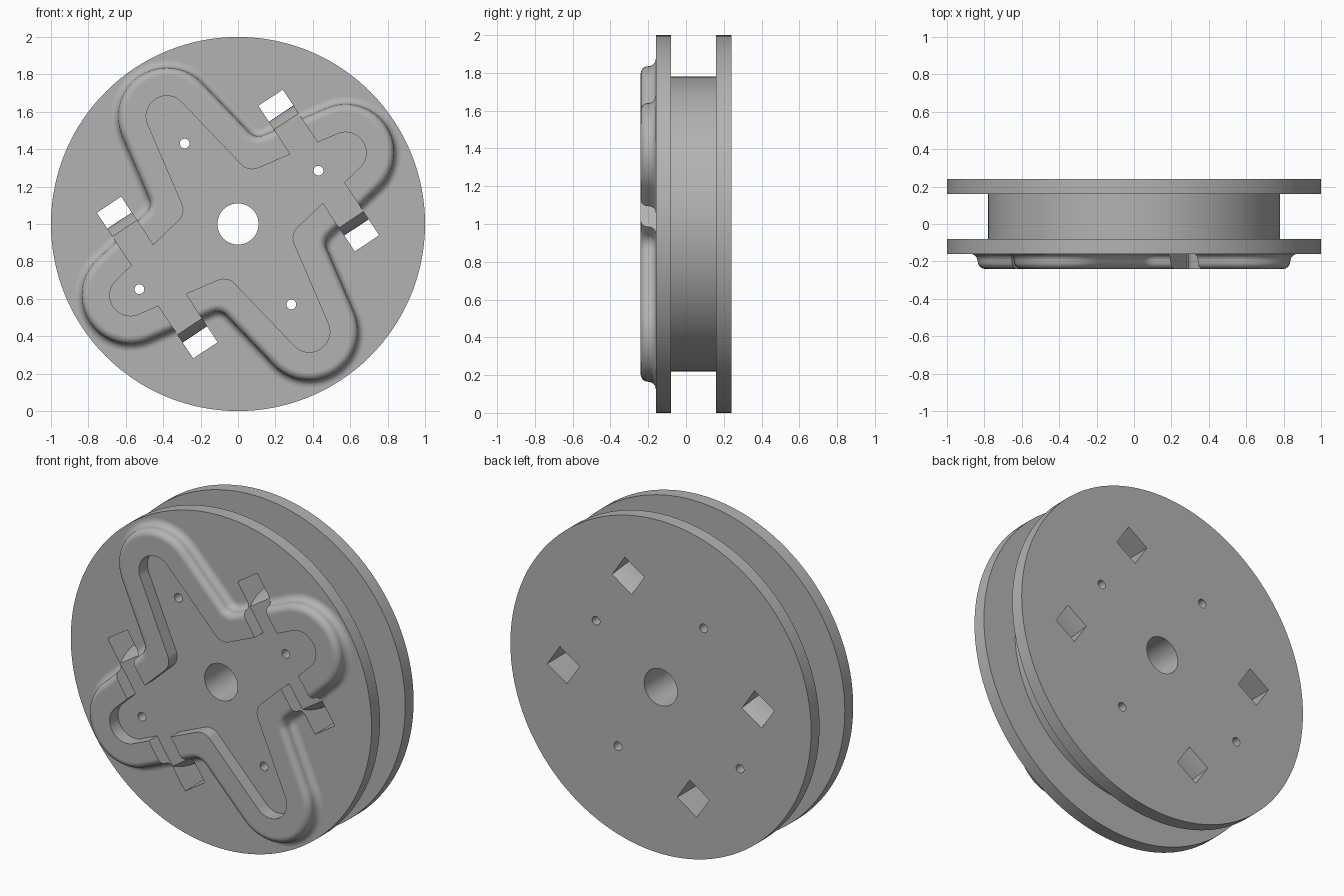
import bpy
import bmesh
from math import sin, cos, pi, radians
from mathutils import Vector

cube = bpy.data.objects.get("Cube")
if cube:
    bpy.data.objects.remove(cube, do_unlink=True)

TILT = radians(33.5)      # turn of the cross-shaped rim about the axle
FRONT, BACK = -0.16, 0.24
STRAP_IN, STRAP_OUT = 0.44, 0.596

grey = bpy.data.materials.new("plain grey")
grey.use_nodes = True
grey.diffuse_color = (0.45, 0.45, 0.45, 1)
grey.node_tree.nodes["Principled BSDF"].inputs["Base Color"].default_value = grey.diffuse_color


def place(a, b, y):
    """Point from the tilted arm axes (a, b) and depth y."""
    return Vector((a * cos(TILT) - b * sin(TILT), y, 1 + a * sin(TILT) + b * cos(TILT)))


def loft(bm, loops, wrap=False):
    """Skin equal-length loops; wrap joins last to first, otherwise cap the ends."""
    rings = [[bm.verts.new(p) for p in loop] for loop in loops]
    n = len(rings[0])
    pairs = list(zip(rings, rings[1:]))
    if wrap:
        pairs.append((rings[-1], rings[0]))
    else:
        bm.faces.new(rings[0])
        bm.faces.new(rings[-1])
    for r, s in pairs:
        for i in range(n):
            j = (i + 1) % n
            bm.faces.new((r[i], r[j], s[j], s[i]))


def finish(bm, name):
    bmesh.ops.recalc_face_normals(bm, faces=bm.faces)
    mesh = bpy.data.meshes.new(name)
    bm.to_mesh(mesh)
    bm.free()
    mesh.materials.append(grey)
    obj = bpy.data.objects.new(name, mesh)
    bpy.context.collection.objects.link(obj)
    return obj


def cut_and_smooth(obj, cutter):
    bpy.ops.object.select_all(action='DESELECT')
    obj.select_set(True)
    bpy.context.view_layer.objects.active = obj
    mod = obj.modifiers.new("cut", 'BOOLEAN')
    mod.operation = 'DIFFERENCE'
    mod.solver = 'EXACT'
    mod.object = cutter
    bpy.ops.object.modifier_apply(modifier=mod.name)
    bpy.data.objects.remove(cutter, do_unlink=True)
    bpy.ops.object.shade_smooth_by_angle(angle=radians(30))
    weighted = obj.modifiers.new("even shading", 'WEIGHTED_NORMAL')
    weighted.keep_sharp = True


def circle(r, y, n, a=0, b=0):
    return [place(a + r * cos(2 * pi * i / n), b + r * sin(2 * pi * i / n), y) for i in range(n)]


def cross(d, y):
    """Four-armed outline grown outward by d."""
    phi, reach, tip = 0.178, 0.69, 0.11 + d
    valley = 0.08 if d == 0 else 0.22 - d
    e = (sin(phi) * reach + tip + valley) / (sin(phi) + cos(phi))
    span = pi / 2 - phi
    quarter = []
    for i in range(25):                        # rounded arm tip
        t = span * (i / 12 - 1)
        quarter.append((reach + tip * cos(t), tip * sin(t)))
    for i in range(13):                        # rounded valley between arms
        t = span + (phi - span) * i / 12
        quarter.append((e - valley * cos(t), e - valley * sin(t)))
    loop = []
    for k in range(4):
        c, s = cos(k * pi / 2), sin(k * pi / 2)
        loop += [place(a * c - b * s, a * s + b * c, y) for a, b in quarter]
    return loop


# Spool: two flanges, a hub and the axle bore
bm = bmesh.new()
profile = [(0.11, FRONT), (1, FRONT), (1, -0.08), (0.78, -0.08),
           (0.78, 0.16), (1, 0.16), (1, BACK), (0.11, BACK)]
loft(bm, [circle(r, y, 128) for r, y in profile], wrap=True)
spool = finish(bm, "spool_body")

# Screw holes and strap slots, the slots with a bowed inner wall
bm = bmesh.new()
for a, b in ((0.516, 0), (-0.632, 0), (0, 0.516), (0, -0.516)):
    loft(bm, [circle(0.026, y, 24, a, b) for y in (-0.3, 0.4)])
mid = (FRONT + BACK) / 2
depths = [mid + 0.22 * (i / 8 - 1) for i in range(17)]
slot = [(0.365 - 0.05 * ((y - mid) / 0.2) ** 2, y) for y in depths]
slot += [(0.467, depths[-1]), (0.467, depths[0])]
for side_a in (1, -1):
    for side_b in (1, -1):
        loft(bm, [[place(side_a * a, side_b * b, y) for b, y in slot]
                  for a in (STRAP_IN, STRAP_OUT)])
cut_and_smooth(spool, finish(bm, "hole_cutter"))

# Raised cross-shaped rim: square inside, rounded top, flared foot
section = [(0, FRONT + 0.005), (0, -0.24), (0.105, -0.24)]
for i in range(9):
    t = pi / 2 * i / 8
    section.append((0.11 + 0.04 * sin(t), -0.2 - 0.04 * cos(t)))
for i in range(1, 9):
    t = pi / 2 * i / 8
    section.append((0.19 - 0.04 * cos(t), -0.2 + 0.04 * sin(t)))
section.append((0.19, FRONT + 0.005))
bm = bmesh.new()
loft(bm, [cross(d, y) for d, y in section], wrap=True)
rim = finish(bm, "raised_rim")

# Strap notches across the two side arms
bm = bmesh.new()
for side in (1, -1):
    loft(bm, [[place(side * a, b, y) for a, b in
               ((STRAP_IN, -0.5), (STRAP_OUT, -0.5), (STRAP_OUT, 0.5), (STRAP_IN, 0.5))]
              for y in (-0.3, -0.14)])
cut_and_smooth(rim, finish(bm, "notch_cutter"))
